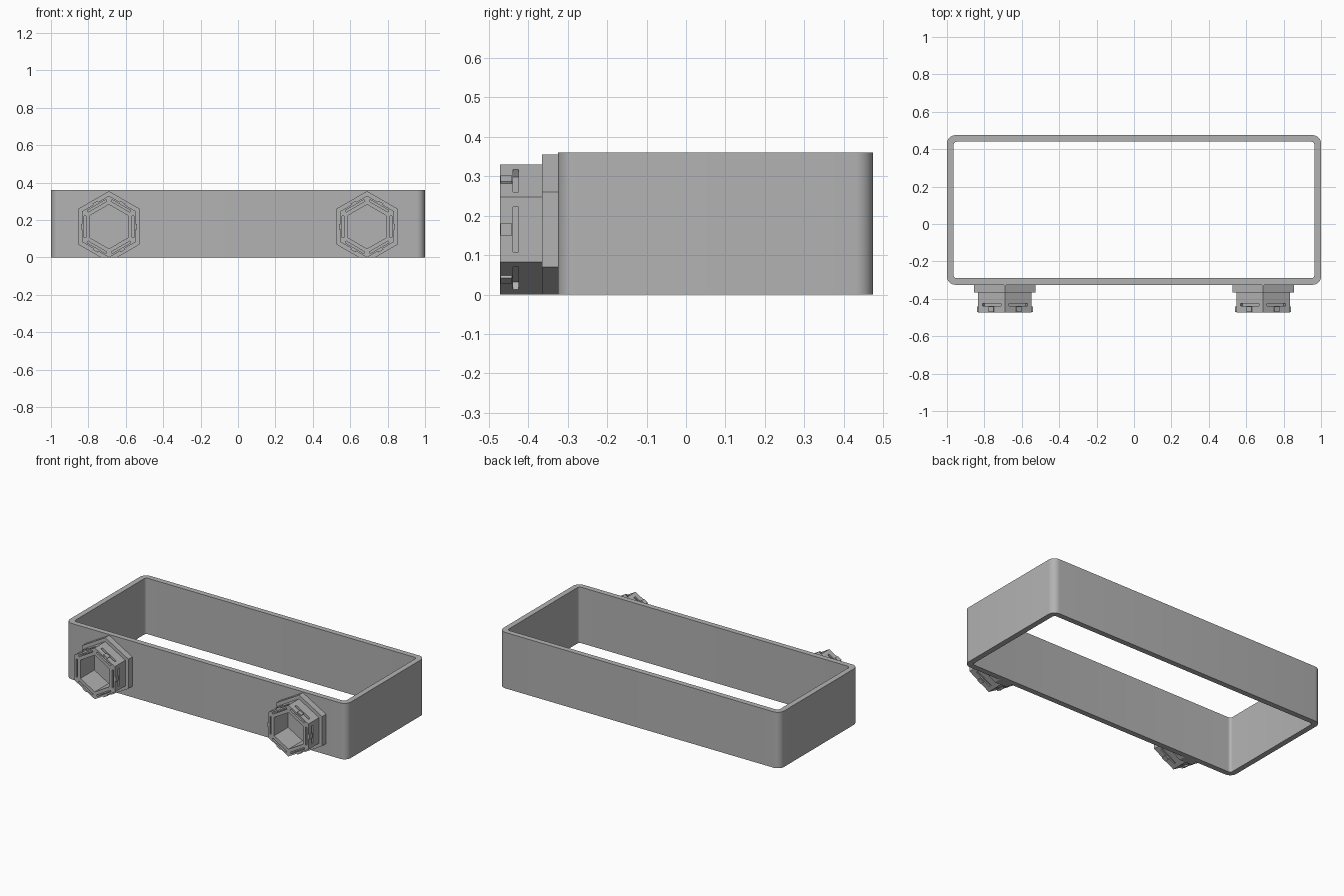
import bpy, bmesh, math
from mathutils import Matrix, Vector

cube = bpy.data.objects.get("Cube")
if cube:
    bpy.data.objects.remove(cube)

# Single grey plastic
grey = bpy.data.materials.new("grey plastic")
grey.use_nodes = True
colour = (0.45, 0.45, 0.45, 1)
grey.diffuse_color = colour
grey.node_tree.nodes["Principled BSDF"].inputs["Base Color"].default_value = colour

HUB_Z = 0.165
APOTHEM = 0.143


def make_object(name, bm, smooth=False):
    bmesh.ops.recalc_face_normals(bm, faces=bm.faces)
    mesh = bpy.data.meshes.new(name)
    bm.to_mesh(mesh)
    bm.free()
    mesh.materials.append(grey)
    obj = bpy.data.objects.new(name, mesh)
    bpy.context.collection.objects.link(obj)
    if smooth:
        bpy.context.view_layer.objects.active = obj
        obj.select_set(True)
        bpy.ops.object.shade_smooth_by_angle(angle=math.radians(30))
        obj.select_set(False)
    return obj


def rounded_rect(hx, hy, radius, steps=8):
    points = []
    for i, (sx, sy) in enumerate(((1, 1), (-1, 1), (-1, -1), (1, -1))):
        for k in range(steps + 1):
            a = math.pi / 2 * (i + k / steps)
            points.append((sx * (hx - radius) + radius * math.cos(a),
                           sy * (hy - radius) + radius * math.sin(a)))
    return points


def tube(bm, loops, closed):
    """Join successive vertex loops with quads; cap the ends unless closed."""
    rings = [[bm.verts.new(p) for p in loop] for loop in loops]
    pairs = list(zip(rings, rings[1:]))
    if closed:
        pairs.append((rings[-1], rings[0]))
    else:
        bm.faces.new(rings[0])
        bm.faces.new(rings[-1])
    n = len(rings[0])
    for a, b in pairs:
        for i in range(n):
            j = (i + 1) % n
            bm.faces.new((a[i], a[j], b[j], b[i]))


def hexagon(radius, y):
    return [(radius * math.sin(i * math.pi / 3), y, radius * math.cos(i * math.pi / 3))
            for i in range(6)]


def side_boxes(bm, size, offset, y):
    """One box on each of the six sides: size is (radial, depth, along side)."""
    for i in range(6):
        turn = Matrix.Rotation(i * math.pi / 3, 4, 'Y')
        place = Matrix.Translation((offset, y, 0))
        bmesh.ops.create_cube(bm, size=1, matrix=turn @ place @ Matrix.Diagonal((*size, 1)))


def cut(obj, cutter):
    cutter.hide_render = True
    mod = obj.modifiers.new("cut", 'BOOLEAN')
    mod.operation = 'DIFFERENCE'
    mod.solver = 'EXACT'
    mod.object = cutter
    bpy.context.view_layer.objects.active = obj
    bpy.ops.object.modifier_apply(modifier=mod.name)
    bpy.data.objects.remove(cutter)


# Open rectangular frame with rounded corners
outer = rounded_rect(1, 0.4, 0.045)
inner = rounded_rect(0.965, 0.365, 0.018)
bm = bmesh.new()
tube(bm, [[(x, y + 0.075, z) for x, y in ring]
          for ring, z in ((outer, 0), (outer, 0.36), (inner, 0.36), (inner, 0))], True)
make_object("frame", bm, smooth=True)

for side, x in (("left", 0.69), ("right", -0.69)):
    centre = Vector((x, 0, HUB_Z))

    # Flange against the frame, trimmed flat at the ground
    bm = bmesh.new()
    tube(bm, [hexagon(0.19, -0.365), hexagon(0.19, -0.318)], False)
    cut_result = bmesh.ops.bisect_plane(bm, geom=bm.verts[:] + bm.edges[:] + bm.faces[:],
                                        plane_co=(0, 0, -HUB_Z), plane_no=(0, 0, 1),
                                        clear_inner=True)
    bmesh.ops.holes_fill(bm, edges=[e for e in bm.edges if e.is_boundary])
    flange = make_object(side + "_flange", bm)
    flange.location = centre

    # Hollow hexagonal socket
    bm = bmesh.new()
    tube(bm, [hexagon(0.165, -0.36), hexagon(0.165, -0.472),
              hexagon(0.118, -0.472), hexagon(0.118, -0.36)], True)
    socket = make_object(side + "_socket", bm)

    # Slots behind each clip, and slits that free the clips from the wall
    bm = bmesh.new()
    side_boxes(bm, (0.03, 0.015, 0.115), APOTHEM - 0.008, -0.432)
    cut(socket, make_object("slot_cutter", bm))
    bm = bmesh.new()
    side_boxes(bm, (0.01, 0.06, 0.115), 0.128, -0.455)
    cut(socket, make_object("slit_cutter", bm))
    socket.location = centre

    # Recess the bore into the flange
    bm = bmesh.new()
    tube(bm, [hexagon(0.118, -0.4), hexagon(0.118, -0.33)], False)
    bore = make_object("bore_cutter", bm)
    bore.location = centre
    bpy.context.view_layer.update()
    cut(flange, bore)

    # Small snap bumps on the clips
    bm = bmesh.new()
    side_boxes(bm, (0.014, 0.028, 0.03), APOTHEM, -0.456)
    make_object(side + "_snap_bumps", bm).location = centre
